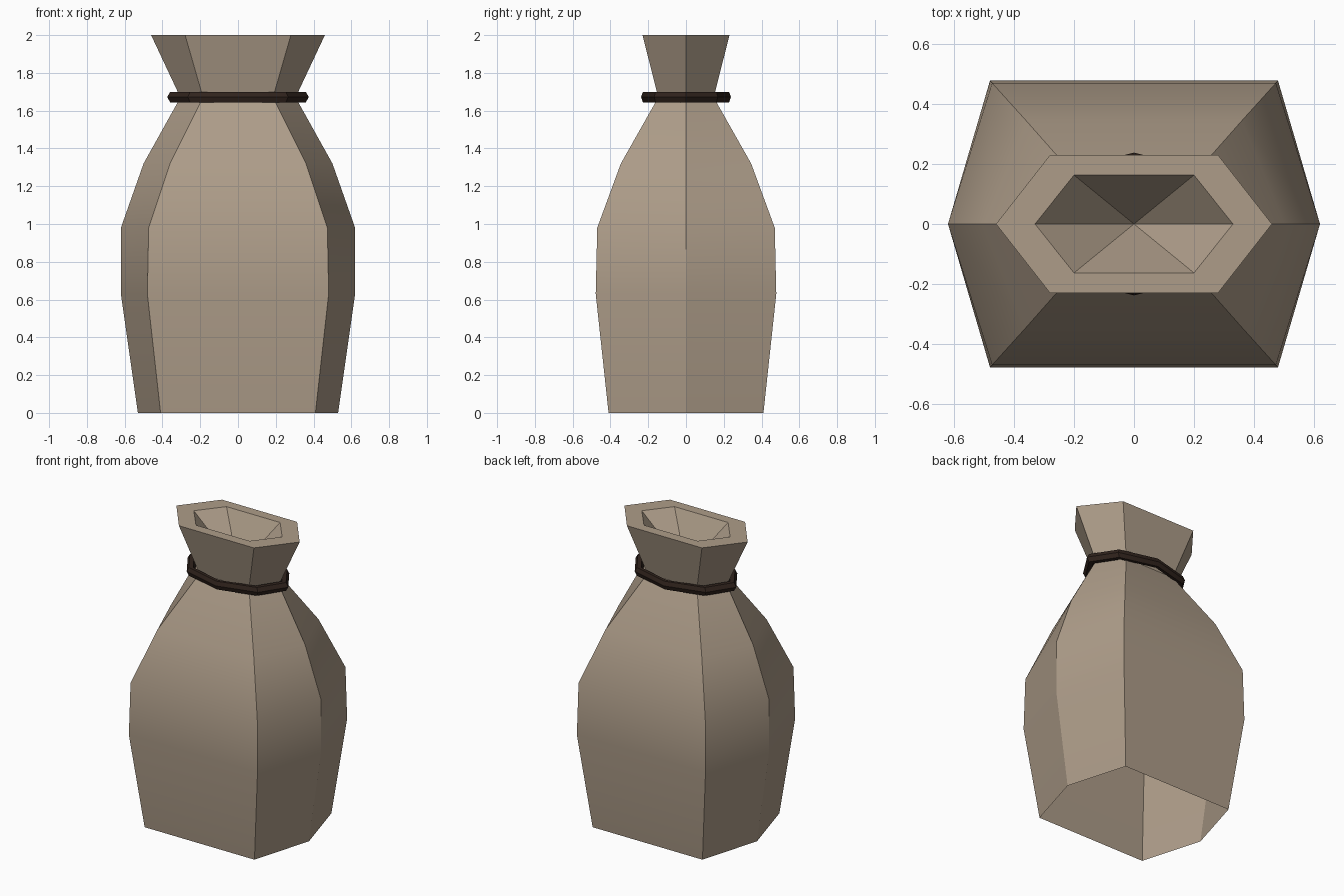
import bpy, bmesh, math

if "Cube" in bpy.data.objects:
    bpy.data.objects.remove(bpy.data.objects["Cube"])


def material(name, color):
    m = bpy.data.materials.new(name)
    m.diffuse_color = (*color, 1)
    m.use_nodes = True
    m.node_tree.nodes["Principled BSDF"].inputs["Base Color"].default_value = m.diffuse_color
    return m


def shade(ob, degrees):
    bpy.ops.object.select_all(action='DESELECT')
    ob.select_set(True)
    bpy.context.view_layer.objects.active = ob
    bpy.ops.object.shade_smooth_by_angle(angle=math.radians(degrees))


# Sack: six-sided cross-sections (height, side point x, corner x, corner y)
sections = [
    (0.00, 0.53, 0.41, 0.41),
    (0.63, 0.62, 0.48, 0.478),
    (0.98, 0.62, 0.473, 0.47),
    (1.32, 0.50, 0.36, 0.345),
    (1.67, 0.305, 0.185, 0.147),
    (2.00, 0.46, 0.28, 0.23),
    (2.00, 0.33, 0.20, 0.163),   # inner edge of the rim
]
bm = bmesh.new()
rings = []
for z, sx, cx, cy in sections:
    outline = [(sx, 0), (cx, cy), (-cx, cy), (-sx, 0), (-cx, -cy), (cx, -cy)]
    rings.append([bm.verts.new((x, y, z)) for x, y in outline])
for low, high in zip(rings, rings[1:]):
    for i in range(6):
        j = (i + 1) % 6
        bm.faces.new((low[i], low[j], high[j], high[i]))

# Mouth: funnel closing to a point inside the neck; the base stays open
tip = bm.verts.new((0, 0, 1.70))
for i in range(6):
    bm.faces.new((rings[-1][i], rings[-1][(i + 1) % 6], tip))
mesh = bpy.data.meshes.new("sack")
bm.to_mesh(mesh)
bm.free()
sack = bpy.data.objects.new("sack", mesh)
bpy.context.collection.objects.link(sack)
mesh.materials.append(material("burlap", (0.42, 0.335, 0.25)))
shade(sack, 31)

# Cord tied around the neck: squashed eight-sided ring
bpy.ops.mesh.primitive_torus_add(major_segments=8, minor_segments=6,
                                 major_radius=0.343, minor_radius=0.032,
                                 location=(0, 0, 1.672))
cord = bpy.context.object
cord.name = "neck_cord"
cord.scale = (1, 0.635, 1)
bpy.ops.object.transform_apply(location=False, rotation=False, scale=True)
cord.data.materials.append(material("dark_cord", (0.03, 0.017, 0.012)))
shade(cord, 30)
